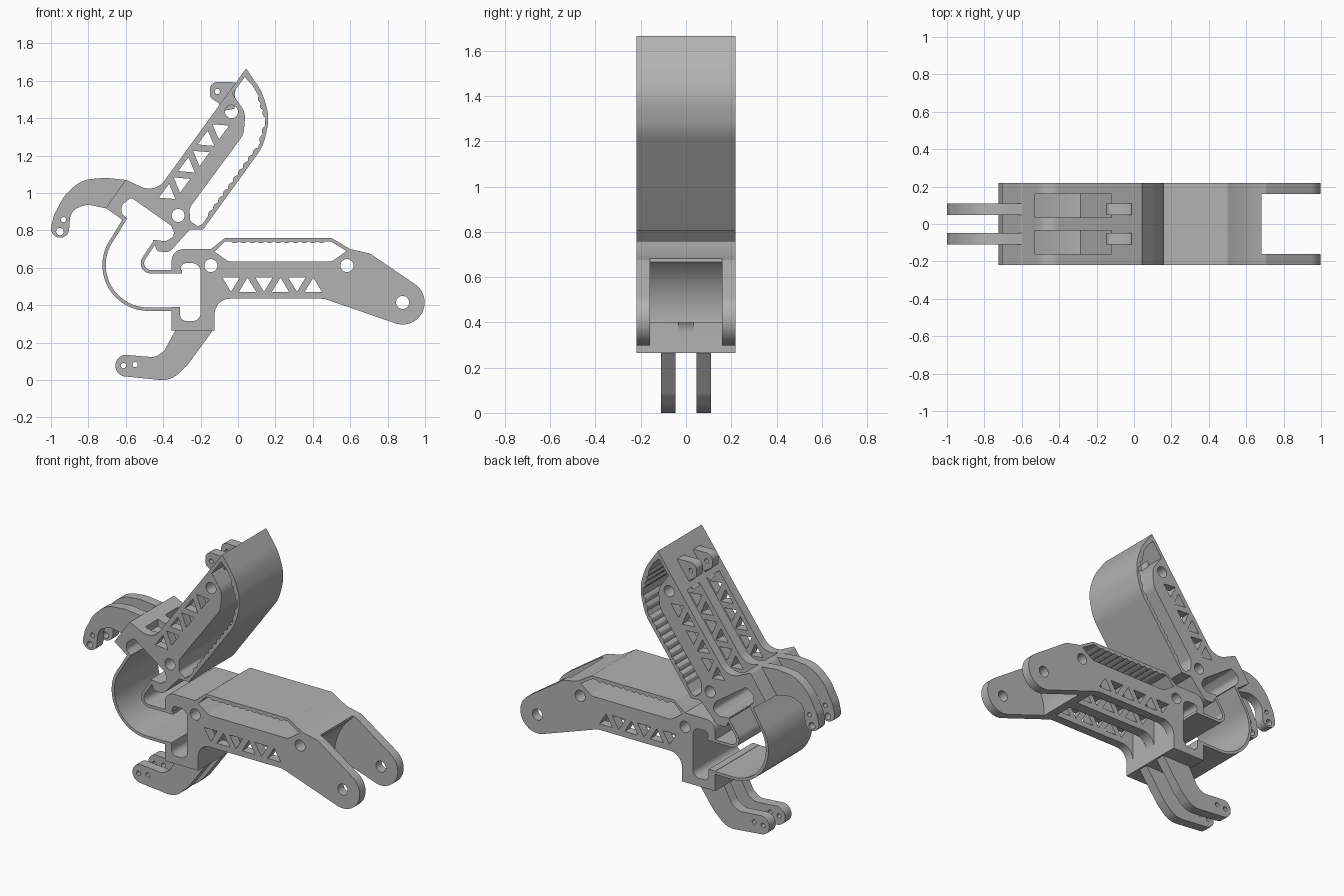
import bpy, bmesh, math
from mathutils import Vector

if "Cube" in bpy.data.objects:
    bpy.data.objects.remove(bpy.data.objects["Cube"], do_unlink=True)

grey = bpy.data.materials.new("plain_grey")
grey.use_nodes = True
colour = (0.45, 0.45, 0.45, 1)
grey.diffuse_color = colour
grey.node_tree.nodes["Principled BSDF"].inputs["Base Color"].default_value = colour

W, SIDE, RIB = 0.218, 0.16, 0.035      # half width, inner side wall, half centre rib
HOLE, PIN = 0.035, 0.014


# ---- profile helpers (x, z) ----
def arc(cx, cz, r, a0, a1, n=20):
    return [(cx + r * math.cos(math.radians(a0 + (a1 - a0) * i / n)),
             cz + r * math.sin(math.radians(a0 + (a1 - a0) * i / n))) for i in range(n + 1)]


def circle(cx, cz, r):
    return arc(cx, cz, r, 0, 345, 23)


def rounded(pts, n=8):
    """Replace each corner given as (x, z, radius) with a fillet."""
    out = []
    for i, p in enumerate(pts):
        c = Vector(p[:2])
        if len(p) == 2:
            out.append(c)
            continue
        a, b = Vector(pts[i - 1][:2]) - c, Vector(pts[(i + 1) % len(pts)][:2]) - c
        half = a.angle(b) / 2
        t = min(p[2] / math.tan(half), 0.48 * a.length, 0.48 * b.length)
        r = t * math.tan(half)
        mid = c + (a.normalized() + b.normalized()).normalized() * (r / math.sin(half))
        s, e = c + a.normalized() * t - mid, c + b.normalized() * t - mid
        turn = math.atan2(s.x * e.y - s.y * e.x, s.dot(e))
        for k in range(n + 1):
            w = turn * k / n
            out.append(mid + Vector((s.x * math.cos(w) - s.y * math.sin(w),
                                     s.x * math.sin(w) + s.y * math.cos(w))))
    return out


def teeth(a, b, count, depth=0.01):
    """Scalloped edge from a to b, bumps on the right-hand side."""
    a, b = Vector(a), Vector(b)
    d = b - a
    side = Vector((d.y, -d.x)).normalized()
    n = count * 4
    return [tuple(a + d * i / n + side * depth * math.sin(math.pi * (i % 4) / 4))
            for i in range(n + 1)]


def strap(path, t):
    """Band of thickness t along an open path."""
    path = [Vector(p) for p in path]
    left, right = [], []
    for i, p in enumerate(path):
        d = (path[min(i + 1, len(path) - 1)] - path[max(i - 1, 0)]).normalized()
        nrm = Vector((-d.y, d.x)) * t / 2
        left.append(p + nrm)
        right.append(p - nrm)
    return left + right[::-1]


def triangles(start, u, n, count=6, step=0.088, half=0.046, h=0.038):
    """Row of alternating triangles, first base towards n."""
    rows = []
    for i in range(count):
        c = Vector(start) + Vector(u) * step * i
        v = Vector(n) * (h if i % 2 == 0 else -h)
        rows.append([c + v - Vector(u) * half, c + v + Vector(u) * half, c - v])
    return rows


# ---- solid helpers ----
def prism(name, parts):
    """Object made of (profile, y0, y1) extrusions."""
    bm = bmesh.new()
    for prof, y0, y1 in parts:
        lo = [bm.verts.new((p[0], y0, p[1])) for p in prof]
        hi = [bm.verts.new((p[0], y1, p[1])) for p in prof]
        bm.faces.new(lo)
        bm.faces.new(hi[::-1])
        for i in range(len(lo)):
            j = (i + 1) % len(lo)
            bm.faces.new((lo[j], lo[i], hi[i], hi[j]))
    bmesh.ops.recalc_face_normals(bm, faces=bm.faces)
    me = bpy.data.meshes.new(name)
    bm.to_mesh(me)
    bm.free()
    me.materials.append(grey)
    ob = bpy.data.objects.new(name, me)
    bpy.context.collection.objects.link(ob)
    return ob


def cut(ob, parts):
    cutter = prism("cutter", parts)
    cutter.hide_render = True
    mod = ob.modifiers.new("cut", "BOOLEAN")
    mod.operation, mod.solver, mod.object = "DIFFERENCE", "EXACT", cutter
    dg = bpy.context.evaluated_depsgraph_get()
    me = bpy.data.meshes.new_from_object(ob.evaluated_get(dg))
    ob.modifiers.clear()
    ob.data = me
    bpy.data.objects.remove(cutter, do_unlink=True)


def through(profiles):
    return [(p, -0.4, 0.4) for p in profiles]


def both(profile, y0, y1):
    return [(profile, y0, y1), (profile, -y1, -y0)]


# ---- lower link: jaw block, padded skin and clevis lugs ----
pivot = (0.88, 0.415)
lower = rounded([(-.355, .265), (-.125, .265), (-.125, .435, .12), (.46, .435, .1)]
                + arc(*pivot, 0.118, -109, 55)
                + [(.705, .677, .04), (.6, .7), (.5, .76, .03), (-.07, .76, .03), (-.145, .7),
                   (-.355, .7, .075), (-.355, .57), (-.305, .57), (-.305, .625, .04),
                   (-.2, .625, .045), (-.2, .315, .045), (-.31, .315, .045),
                   (-.31, .39), (-.355, .39)])
lower_link = prism("lower_link", [(lower, -W, W)])
lower_gap = rounded([(-.125, .687), (-.07, .742)] + teeth((-.04, .742), (.47, .742), 11)
                    + [(.495, .742), (.58, .69), (.5, .633, .05), (-.05, .633, .05)])
cut(lower_link, through([lower_gap, circle(-.145, .612, HOLE), circle(.583, .612, HOLE),
                         circle(*pivot, HOLE)]
                        + triangles((-.037, .51), (1, 0), (0, 1))))
lower_pocket = [(-.125, .2), (-.125, .56), (-.09, .6), (.47, .6), (.47, .2)]
clevis = arc(*pivot, 0.32, 128, 195) + [(.6, .2), (1.1, .2), (1.1, .8), (.683, .8)]
cut(lower_link, both(lower_pocket, RIB, SIDE) + [(clevis, -SIDE, SIDE)])

# ---- upper link: tilted, with its own padded skin ----
upper = rounded([(-.6, 1.072, .01), (-.706, .92), (-.62, .858), (-.59, .862), (-.622, .89, .03),
                 (-.622, .935, .03), (-.572, .976, .02), (-.358, .826, .03), (-.335, .775, .03),
                 (-.385, .742, .03), (-.455, .75), (-.433, .69, .02), (-.37, .68, .05),
                 (-.257, .805), (-.187, .805), (.134, 1.249, .25), (.17, 1.404, .25),
                 (.128, 1.543, .3), (.043, 1.666), (-.443, .998, .13)])
upper_link = prism("upper_link", [(upper, -W, W)])
u, n = (.589, .808), (-.808, .589)
upper_gap = rounded([(-.19, .835), (-.215, .822), (-.255, .85, .02), (-.26, .92, .05),
                     (.03, 1.313, .1), (.04, 1.43, .1), (-.03, 1.53), (.036, 1.62)]
                    + [(.075, 1.578)] + teeth((.11, 1.52), (.146, 1.404), 3)
                    + teeth((.145, 1.36), (.118, 1.268), 2)
                    + teeth((.105, 1.243), (-.16, .876), 10))
cut(upper_link, through([upper_gap, circle(-.32, .88, HOLE), circle(-.035, 1.435, HOLE)]
                        + triangles((-.365, .99), u, n)))
upper_pocket = [(-.53, 1.3), (-.53, .995), (-.35, .925), (-.285, .925), (.01, 1.345),
                (-.12, 1.442), (-.2, 1.5)]
cut(upper_link, both(upper_pocket, RIB, SIDE))

# ---- thin flexible hinge bands ----
big = [(-.33, .379)] + arc(-.48, .615, .236, 270, 144, 32) + [(-.6, .87)]
small = [(-.3, .579)] + arc(-.465, .625, .046, 270, 145, 14) + [(-.44, .745)]
bands = [prism("hinge_band", [(strap(big, .018), -W, W)]),
         prism("latch_band", [(strap(small, .018), -W, W)])]

# ---- paired tendon arms and ears ----
arm = rounded([(-.6, 1.07), (-.71, 1.082, .2), (-.84, 1.07, .2), (-.93, .985, .2), (-.985, .88, .1)]
              + arc(-.951, .81, .049, 170, 365, 16)
              + [(-.895, .905, .1), (-.81, .94, .1), (-.706, .918), (-.65, .93), (-.61, 1.03)])
foot = rounded([(-.33, .275), (-.395, .155, .06), (-.445, .122, .06)]
               + arc(-.598, .077, .058, 95, 268, 16)
               + [(-.36, -.005, .15), (-.27, .08, .1), (-.135, .265), (-.14, .285)])
ear = rounded([(-.13, 1.43), (-.085, 1.47, .04), (-.15, 1.51, .03), (-.15, 1.595, .06),
               (-.012, 1.592, .01), (-.02, 1.45)])
tabs = []
for name, prof, pins in (("upper_arm", arm, [(-.952, .794, .02), (-.933, .858, PIN)]),
                         ("lower_arm", foot, [(-.613, .077, PIN), (-.55, .083, PIN)]),
                         ("upper_ear", ear, [(-.11, 1.543, PIN)])):
    ob = prism(name + "s", both(prof, .047, .11))
    cut(ob, through([circle(*p) for p in pins]))
    tabs.append(ob)

# ---- shading ----
bpy.ops.object.select_all(action="DESELECT")
for ob in [lower_link, upper_link] + bands + tabs:
    ob.select_set(True)
    bpy.context.view_layer.objects.active = ob
bpy.ops.object.shade_smooth_by_angle(angle=math.radians(25))
